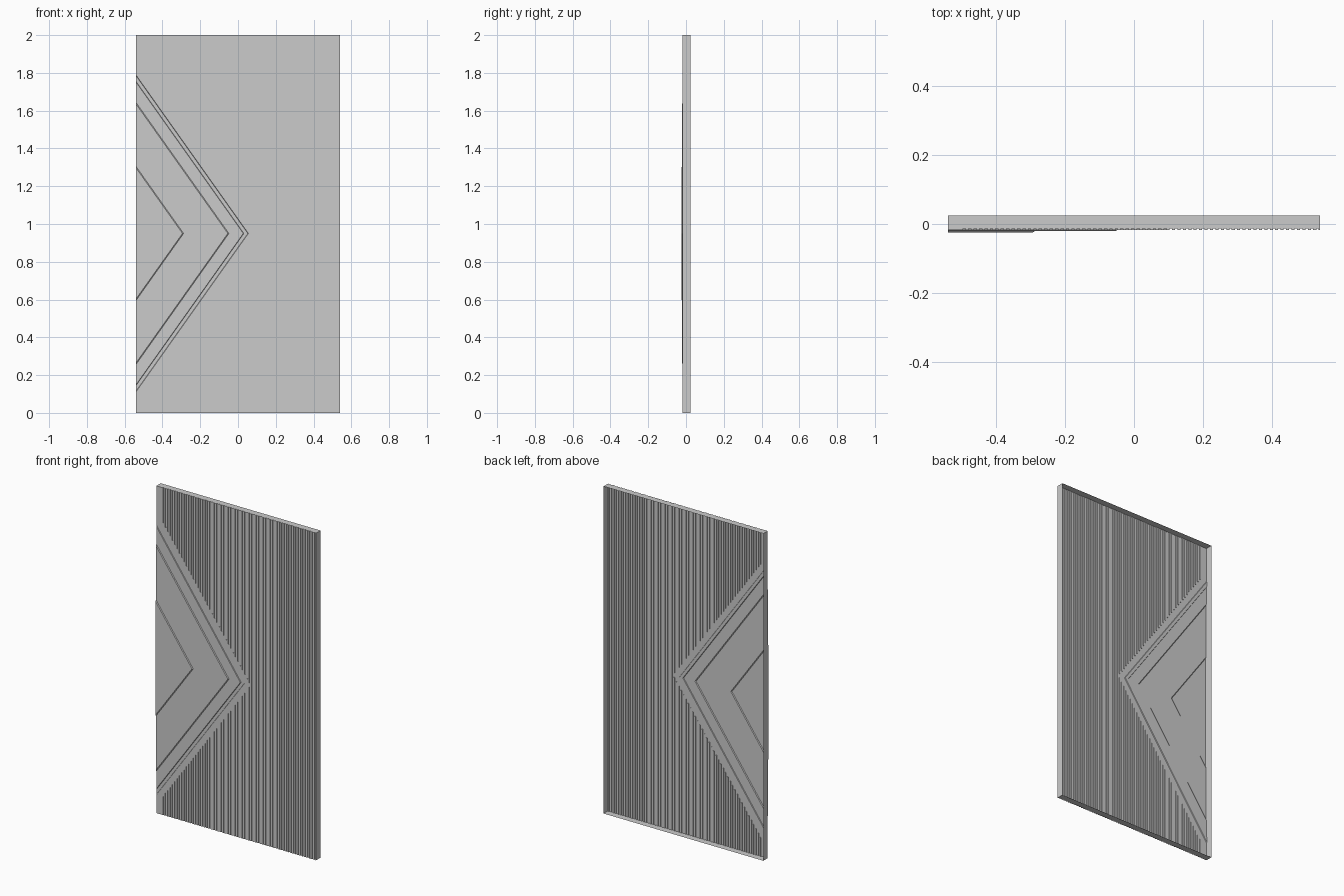
import bpy, bmesh
from mathutils import Vector

if "Cube" in bpy.data.objects:
    bpy.data.objects.remove(bpy.data.objects["Cube"])

L, R, H = -0.54, 0.54, 2.0          # panel outline
BACK, F, GD = 0.0246, -0.0175, 0.004  # open back, front face, groove depth
ZC, SLOPE = 0.95, 1.41              # chevron centre height and slope
T1, TG = 0.055, 0.10                # tips: first chevron line, groove ends

bm = bmesh.new()


def face(pts, hint):
    """Add a face whose normal follows the hint direction."""
    f = bm.faces.new([bm.verts.new(p) for p in pts])
    f.normal_update()
    if f.normal.dot(Vector(hint)) < 0:
        f.normal_flip()


def rise(tip, x):
    return max(0.0, SLOPE * (tip - x))


FRONT = (0, -1, 0)


def flat(x0, x1, y, za0, za1, zb0, zb1):
    """Front-facing strip; lower z at x0/x1, then upper z at x0/x1."""
    face([(x0, y, za0), (x1, y, za1), (x1, y, zb1), (x0, y, zb0)], FRONT)


def cap(x0, x1, y):
    """Top and bottom edge of one column."""
    for z, n in ((0, -1), (H, 1)):
        face([(x0, y, z), (x1, y, z), (x1, BACK, z), (x0, BACK, z)], (0, 0, n))


def land(x0, x1):
    """Flat column, cut away by the chevron."""
    a, b = rise(T1, x0), rise(T1, x1)
    if a > 0:
        flat(x0, x1, F, 0, 0, ZC - a, ZC - b)
        flat(x0, x1, F, ZC + a, ZC + b, H, H)
    else:
        flat(x0, x1, F, 0, 0, H, H)
    cap(x0, x1, F)


def groove(x0, x1):
    """Recessed column stopping short of the chevron."""
    g = F + GD
    h = rise(TG, (x0 + x1) / 2)
    spans = [(0, ZC - h), (ZC + h, H)] if h > 0 else [(0, H)]
    for z0, z1 in spans:
        flat(x0, x1, g, z0, z0, z1, z1)
        for x, n in ((x0, 1), (x1, -1)):
            face([(x, F, z0), (x, g, z0), (x, g, z1), (x, F, z1)], (n, 0, 0))
    if h > 0:
        for s in (-1, 1):
            z = ZC + s * h
            face([(x0, F, z), (x1, F, z), (x1, g, z), (x0, g, z)], (0, 0, s))
            cuts = [x0, T1, x1] if x0 < T1 < x1 else [x0, x1]
            for a, b in zip(cuts, cuts[1:]):
                za, zb = ZC + s * rise(T1, a), ZC + s * rise(T1, b)
                flat(a, b, F, za, zb, z, z)
    cap(x0, x1, g)


# plain left margin, then alternating lands and grooves
START, N = -0.50, 66
pitch = (R - START) / N
land(L, START)
for i in range(N):
    x = START + i * pitch
    m, e = x + pitch * 0.28, x + pitch * 0.72
    groove(m, e)
    for a, b in ((x, m), (e, x + pitch)):
        if a < T1 < b:
            land(a, T1)
            land(T1, b)
        else:
            land(a, b)

# chevron bands: (tip x, depth) from outside inwards
prof = [(T1, F), (T1 - 0.003, F + 0.004), (0.031, F + 0.004), (0.028, F),
        (-0.048, F), (-0.054, F - 0.0035), (-0.288, F - 0.0035),
        (-0.294, F - 0.0071), (L, F - 0.0071)]
for (ta, ya), (tb, yb) in zip(prof, prof[1:]):
    ha, hb = rise(ta, L), rise(tb, L)
    for s in (-1, 1):
        pts = [(L, ya, ZC + s * ha), (ta, ya, ZC), (tb, yb, ZC)]
        if hb > 1e-6:
            pts.append((L, yb, ZC + s * hb))
        face(pts, FRONT)
        # left edge follows the band profile
        face([(L, ya, ZC + s * ha), (L, yb, ZC + s * hb),
              (L, BACK, ZC + s * hb), (L, BACK, ZC + s * ha)], (-1, 0, 0))

# remaining left edge and the right edge
h1 = rise(T1, L)
for x, n, z0, z1 in ((L, -1, 0, ZC - h1), (L, -1, ZC + h1, H), (R, 1, 0, H)):
    face([(x, F, z0), (x, F, z1), (x, BACK, z1), (x, BACK, z0)], (n, 0, 0))

bmesh.ops.remove_doubles(bm, verts=bm.verts, dist=1e-5)
me = bpy.data.meshes.new("relief_panel")
bm.to_mesh(me)
bm.free()
ob = bpy.data.objects.new("relief_panel", me)
bpy.context.collection.objects.link(ob)
